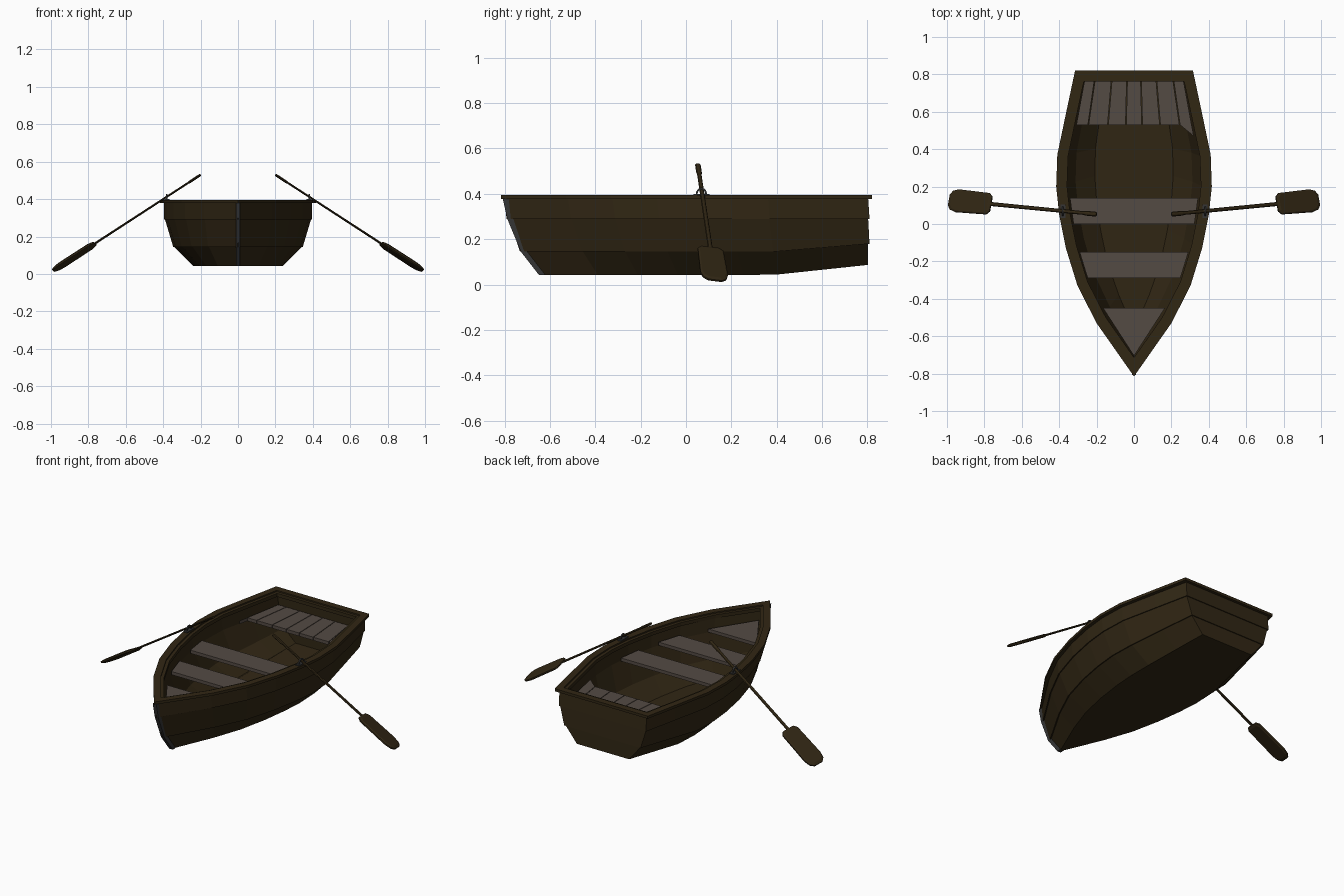
import bpy, bmesh, math
from mathutils import Vector, Matrix

if "Cube" in bpy.data.objects:
    bpy.data.objects.remove(bpy.data.objects["Cube"], do_unlink=True)


def material(name, rgb):
    m = bpy.data.materials.new(name)
    m.use_nodes = True
    m.diffuse_color = (*rgb, 1)
    bsdf = m.node_tree.nodes["Principled BSDF"]
    bsdf.inputs["Base Color"].default_value = (*rgb, 1)
    bsdf.inputs["Roughness"].default_value = 0.8
    return m


WOOD = material("dark brown wood", (0.031, 0.020, 0.007))
PLANK = material("weathered grey plank", (0.088, 0.069, 0.057))
METAL = material("dark metal", (0.035, 0.035, 0.035))


def finish(bm, name, mat):
    bmesh.ops.recalc_face_normals(bm, faces=bm.faces)
    me = bpy.data.meshes.new(name)
    bm.to_mesh(me)
    bm.free()
    me.materials.append(mat)
    ob = bpy.data.objects.new(name, me)
    bpy.context.collection.objects.link(ob)
    return ob


def loft(name, rings, mat, closed=False):
    """Skin equal-length closed rings; cap the ends or join last to first."""
    bm = bmesh.new()
    rows = [[bm.verts.new(p) for p in r] for r in rings]
    n = len(rows[0])
    pairs = list(zip(rows, rows[1:])) + ([(rows[-1], rows[0])] if closed else [])
    for a, b in pairs:
        for i in range(n):
            j = (i + 1) % n
            bm.faces.new((a[i], a[j], b[j], b[i]))
    if not closed:
        bm.faces.new(rows[0])
        bm.faces.new(rows[-1])
    return finish(bm, name, mat)


def slab(name, outline, z0, z1, mat):
    return loft(name, [[(x, y, z) for x, y in outline] for z in (z0, z1)], mat)


def inset(ring, d):
    """Mitred inward offset of a counter-clockwise ring in plan."""
    out = []
    for i, p in enumerate(ring):
        p = Vector(p)
        e1 = (p - Vector(ring[i - 1])).xy.normalized()
        e2 = (Vector(ring[(i + 1) % len(ring)]) - p).xy.normalized()
        n1, n2 = Vector((-e1.y, e1.x)), Vector((-e2.y, e2.x))
        m = (n1 + n2) / (1 + n1.dot(n2)) * d
        out.append((p.x + m.x, p.y + m.y, p.z))
    return out


# Plan outline of the rail: (y, half width) from bow to stern
PLAN = [(-0.815, 0), (-0.53, 0.2), (-0.33, 0.302), (-0.13, 0.364), (0.05, 0.4),
        (0.2, 0.416), (0.37, 0.41), (0.6, 0.362), (0.82, 0.315)]


def half_width(y):
    for (y0, w0), (y1, w1) in zip(PLAN, PLAN[1:]):
        if y <= y1:
            return w0 + (w1 - w0) * (y - y0) / (y1 - y0)
    return PLAN[-1][1]


def mirrored(half):
    return half + [(-x, y, z) for x, y, z in reversed(half) if x > 0]


def plan_ring(z):
    return mirrored([(w, y, z) for y, w in PLAN])


# Hull levels: width ratio, bow y, height, rise towards the stern
LEVELS = [(0.60, -0.64, 0.042, 0.045), (0.86, -0.72, 0.145, 0.035),
          (0.985, -0.78, 0.29, 0), (1.0, -0.80, 0.38, 0)]


def hull_ring(ratio, bow, z, rise):
    half = []
    y_first, y_last = PLAN[0][0], PLAN[-1][0]
    for y, w in PLAN:
        t = (y - y_first) / (y_last - y_first)
        yy = bow + (0.803 - bow) * t
        x = max(0, w - 0.02) * ratio
        half.append((x, yy, z + rise * max(0, (yy - 0.38) / 0.425)))
    return mirrored(half)


# Hull: overlapping strakes outside, plain skin inside
base = [hull_ring(*lv) for lv in LEVELS]
lap = 0.006
shell = [base[0], base[1], inset(base[1], -lap), base[2], inset(base[2], -lap), base[3]]
inner = [inset(r, 0.028) for r in base]
inner[0] = [(x, y, z + 0.02) for x, y, z in inner[0]]
loft("hull", shell + inner[::-1], WOOD)


# Rails: flat cap and a slightly lower inner trim
def rail(name, d0, d1, z0, z1):
    rings = [inset(plan_ring(z), d) for d, z in
             ((d0, z0), (d0, z1), (d1, z1), (d1, z0))]
    loft(name, rings, WOOD, closed=True)


rail("gunwale", 0, 0.04, 0.378, 0.394)
rail("inner_rail", 0.038, 0.058, 0.365, 0.386)

# Metal strip down the stem
stem = [(lv[1], lv[2]) for lv in LEVELS]
side = [(y - 0.008, z) for y, z in stem] + [(y + 0.02, z) for y, z in reversed(stem)]
loft("stem_strip", [[(x, y, z) for y, z in side] for x in (-0.012, 0.012)], METAL)

# Seats
SEAT = (0.295, 0.315)
for name, y0, y1 in (("middle_seat", 0, 0.14), ("forward_seat", -0.29, -0.15)):
    a, b = half_width(y0) - 0.067, half_width(y1) - 0.067
    slab(name, [(-a, y0), (a, y0), (b, y1), (-b, y1)], *SEAT, PLANK)
slab("bow_seat", [(0, -0.705), (0.165, -0.45), (-0.165, -0.45)], *SEAT, PLANK)

# Stern seat: fanned planks, the outer ones reaching forward at the hull
edges = (-1, -0.79, -0.45, -0.14, 0.14, 0.45, 0.79, 1)
front, back, gap = 0.53, 0.768, 0.002
wf, wb = half_width(front) - 0.067, half_width(back) - 0.06
for i, (a, b) in enumerate(zip(edges, edges[1:])):
    pts = [(a * wf + gap, front), (b * wf - gap, front),
           (b * wb - gap, back), (a * wb + gap, back)]
    corner = half_width(0.47) - 0.07
    if i == 0:
        pts.insert(0, (-corner, 0.47))
    elif i == len(edges) - 2:
        pts.insert(1, (corner, 0.47))
    slab(f"stern_plank_{i + 1}", pts, *SEAT, PLANK)

# Oar frame: x along the shaft, y across the blade, z through it
start, end = Vector((0.2, 0.052, 0.53)), Vector((0.985, 0.128, 0.02))
axis = (end - start).normalized()
across = (Vector((0, 1, 0)) - axis * axis.y).normalized()
across = Matrix.Rotation(-0.2, 3, axis) @ across
if across.z > 0:
    across = Matrix.Rotation(0.4, 3, axis) @ across
normal = axis.cross(across)


def oar_point(s, w, t, sx):
    p = start + axis * s + across * w + normal * t
    return (p.x * sx, p.y, p.z)


BLADE = [(0.675, 0.04), (0.695, 0.058), (0.89, 0.062), (0.925, 0.052), (0.943, 0.03)]
outline = BLADE + [(s, -w) for s, w in reversed(BLADE)]
SHAFT = [(0, 0.010), (0.005, 0.013), (0.07, 0.013), (0.08, 0.010), (0.72, 0.011)]

for label, sx in (("left", 1), ("right", -1)):
    # Oval shaft with a thicker grip
    rings = []
    for s, r in SHAFT:
        angles = [k * math.tau / 8 for k in range(8)]
        rings.append([oar_point(s, r * math.cos(q), r * 0.55 * math.sin(q), sx)
                      for q in angles])
    loft(f"{label}_oar_shaft", rings, WOOD)

    # Blade with chamfered faces
    layers = ((0.88, -0.009), (1, -0.004), (1, 0.004), (0.88, 0.009))
    loft(f"{label}_oar_blade",
         [[oar_point(0.81 + (s - 0.81) * k, w * k, t, sx) for s, w in outline]
          for k, t in layers], WOOD)

    # Oarlock: base plate and an arched ring around the shaft
    cx, cy = 0.38 * sx, 0.068
    slab(f"{label}_oarlock_base",
         [(cx - 0.013, cy - 0.035), (cx + 0.013, cy - 0.035),
          (cx + 0.013, cy + 0.035), (cx - 0.013, cy + 0.035)], 0.392, 0.400, METAL)
    arch = []
    for k in range(9):
        q = math.pi * k / 8
        arch.append([(cx + 0.004 * u, cy + (0.021 + 0.004 * v) * math.cos(q),
                      0.398 + (0.025 + 0.004 * v) * math.sin(q))
                     for u, v in ((-1, -1), (1, -1), (1, 1), (-1, 1))])
    loft(f"{label}_oarlock_ring", arch, METAL)
